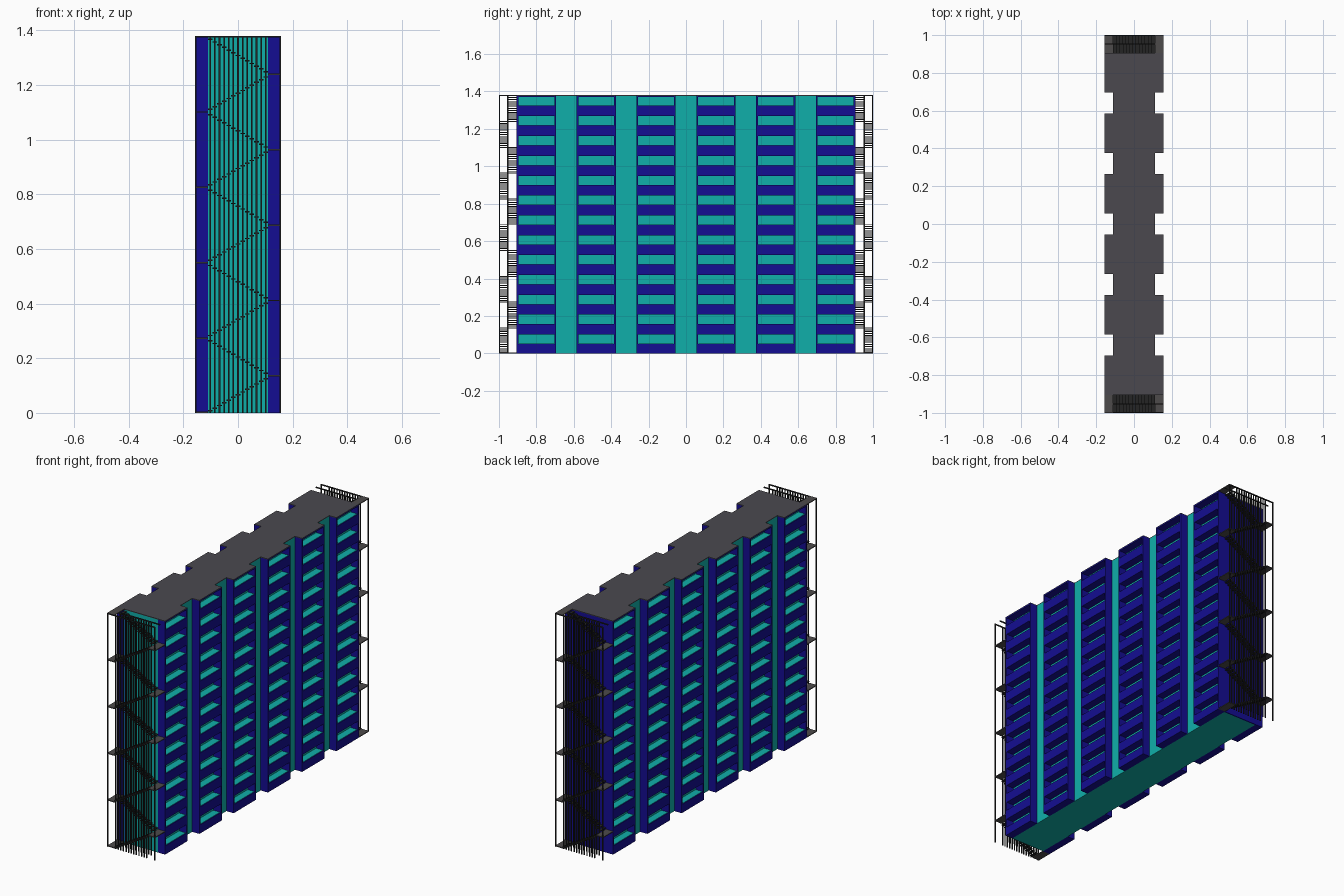
import bpy, bmesh
from math import pi
from mathutils import Matrix, Vector

if "Cube" in bpy.data.objects:
    bpy.data.objects.remove(bpy.data.objects["Cube"])

H = 1.38                 # building height
FLOORS = 13
PITCH = H / FLOORS
BAYS = [-0.80 + 0.32 * i for i in range(6)]
BW = 0.21                # bay width
XC, XB = 0.11, 0.157     # half depth of core and of bays
YE = 0.905               # end wall


def material(name, rgb):
    m = bpy.data.materials.new(name)
    m.diffuse_color = (*rgb, 1)
    m.use_nodes = True
    m.node_tree.nodes["Principled BSDF"].inputs["Base Color"].default_value = m.diffuse_color
    return m


BLUE = material("blue_paint", (0.007, 0.004, 0.29))
TEAL = material("teal_paint", (0.005, 0.43, 0.40))
ROOF = material("roof_grey", (0.07, 0.066, 0.078))
METAL = material("dark_metal", (0.018, 0.018, 0.018))
LANDING = material("landing_grey", (0.075, 0.07, 0.07))


def boxes(name, items, mat):
    """One object made of boxes given as (x0, x1, y0, y1, z0, z1)."""
    bm = bmesh.new()
    for x0, x1, y0, y1, z0, z1 in items:
        mid = Vector((x0 + x1, y0 + y1, z0 + z1)) / 2
        size = (abs(x1 - x0), abs(y1 - y0), abs(z1 - z0), 1)
        bmesh.ops.create_cube(bm, size=1, matrix=Matrix.Translation(mid) @ Matrix.Diagonal(size))
    me = bpy.data.meshes.new(name)
    bm.to_mesh(me)
    bm.free()
    me.materials.append(mat)
    ob = bpy.data.objects.new(name, me)
    bpy.context.collection.objects.link(ob)
    return ob


# Teal core and blue panel on the back end
boxes("core", [(-XC, XC, -YE, YE - 0.006, 0, H - 0.004)], TEAL)
boxes("back_end_wall", [(-XC, XC, YE - 0.006, YE, 0, H - 0.004)], BLUE)

# Balcony bays: side walls, solid parapets, teal balcony floors
walls, parapets, floors = [], [], []
for s in (-1, 1):
    for y in BAYS:
        a, b = y - BW / 2, y + BW / 2
        walls += [(s * XC, s * XB, a, a + 0.009, 0, H - 0.004),
                  (s * XC, s * XB, b - 0.009, b, 0, H - 0.004)]
        for f in range(FLOORS):
            z = f * PITCH
            lo = z - 0.006 if f else 0
            parapets.append((s * XC, s * XB, a + 0.009, b - 0.009, lo, z + 0.050))
            floors.append((s * XC, s * (XB - 0.004), a + 0.012, b - 0.012, z + 0.050, z + 0.052))
        # lintel under the roof
        parapets.append((s * XC, s * XB, a + 0.009, b - 0.009, H - 0.010, H - 0.004))
boxes("bay_side_walls", walls, BLUE)
boxes("balcony_parapets", parapets, BLUE)
boxes("balcony_floors", floors, TEAL)

# Roof following the stepped plan
roof = [(-XC, XC, -YE, YE, H - 0.004, H)]
for s in (-1, 1):
    roof += [(s * XC, s * XB, y - BW / 2, y + BW / 2, H - 0.004, H) for y in BAYS]
boxes("roof", roof, ROOF)

# Escape stairs (front end; the back one is turned half round)
FLIGHTS, STEPS = 10, 13
RISE = H / FLIGHTS
YM, YO, R = -0.953, -0.997, 0.0028
run = 2 * XC / STEPS
treads, landings, rods = [], [], []
for f in range(FLIGHTS):
    d = 1 if f % 2 == 0 else -1
    y0, y1 = (YO, YM) if d > 0 else (YM, -YE)
    for i in range(STEPS):
        x = d * (-XC + run * i)
        z = f * RISE + (i + 1) * RISE / (STEPS + 1)
        treads.append((x, x + d * run, y0, y1, z - 0.005, z))
for f in range(FLIGHTS + 1):
    s = -1 if f % 2 == 0 else 1
    z = max(f * RISE, 0.005)
    landings.append((s * XC, s * XB, YO, -YE, z - 0.005, z))

# Vertical rods in two rows, corner posts and top rails
for y in (YO, YM):
    xs = [-XC + run * (i + 0.5) for i in range(STEPS)]
    for x in xs + ([-XB + R, XB - R] if y == YO else []):
        rods.append((x - R, x + R, y - R, y + R, 0, H))
    rods.append((-XB, XB, y - R, y + R, H - 0.006, H))

for name, turn in (("front", 0), ("back", pi)):
    for part, items, mat in (("stair_treads", treads, METAL),
                             ("stair_landings", landings, LANDING),
                             ("stair_rods", rods, METAL)):
        boxes(f"{name}_{part}", items, mat).rotation_euler.z = turn
